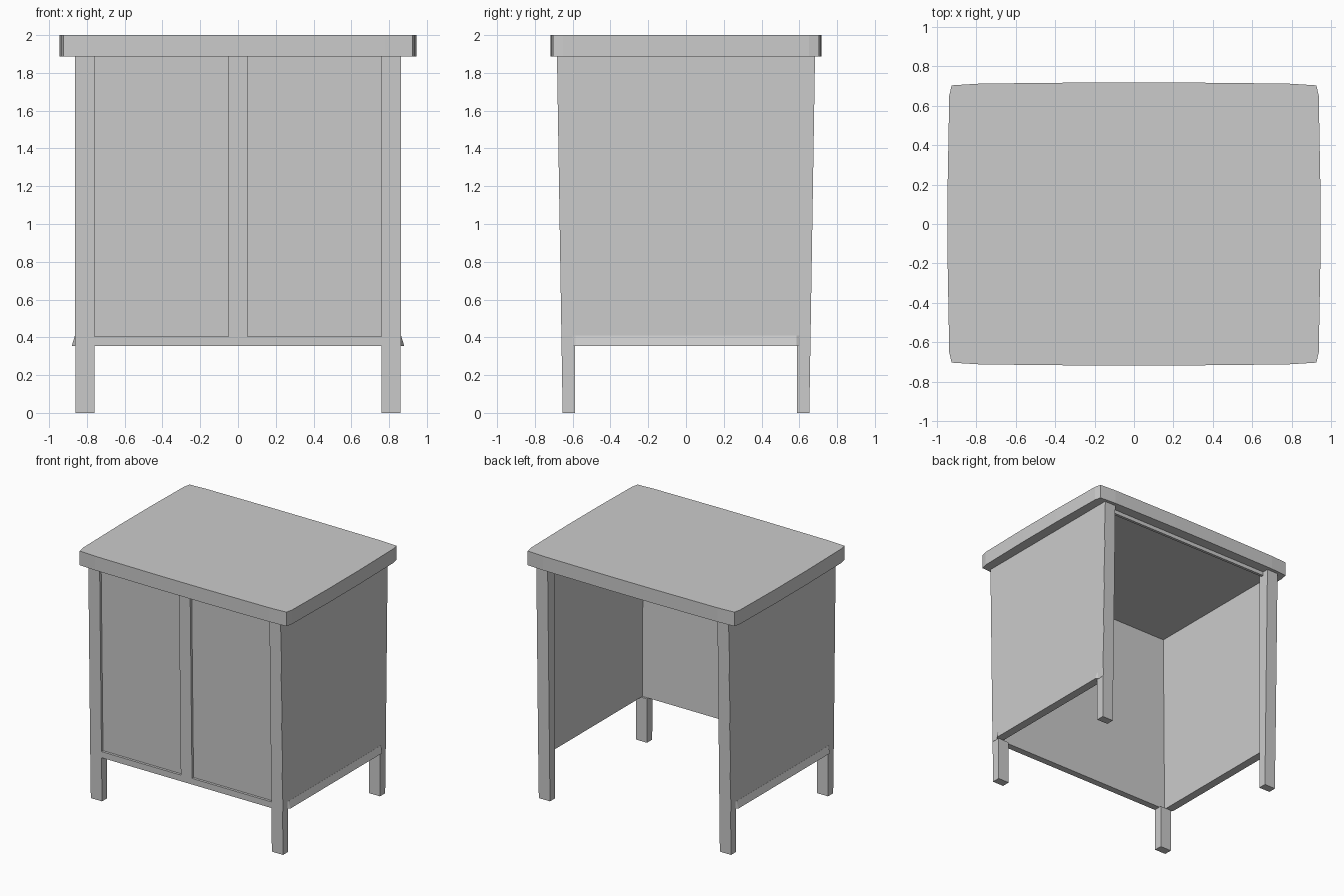
import bpy
import bmesh

if "Cube" in bpy.data.objects:
    bpy.data.objects.remove(bpy.data.objects["Cube"])

TOP, LOW = 1.886, 0.355


def loft(name, rings):
    """Skin a list of equal-length point rings and cap both ends."""
    bm = bmesh.new()
    loops = [[bm.verts.new(p) for p in ring] for ring in rings]
    n = len(loops[0])
    for a, b in zip(loops, loops[1:]):
        for i in range(n):
            j = (i + 1) % n
            bm.faces.new((a[i], a[j], b[j], b[i]))
    bm.faces.new(loops[0])
    bm.faces.new(loops[-1])
    bmesh.ops.recalc_face_normals(bm, faces=bm.faces[:])
    mesh = bpy.data.meshes.new(name)
    bm.to_mesh(mesh)
    bm.free()
    obj = bpy.data.objects.new(name, mesh)
    bpy.context.collection.objects.link(obj)
    return obj


def outer(z):
    """Half depth of the body, leaning outwards towards the top."""
    return 0.653 + 0.03 * z / TOP


def thickness(z):
    """Front wall thickness, tapering towards the top."""
    return 0.055 - 0.027 * (z - LOW) / (TOP - LOW)


def post(name, x0, x1, z0, z1, side, near=0.0, inner=None):
    """Upright block behind the leaning outer face; side -1 front, 1 back."""
    rings = []
    for z in (z0, z1):
        y0 = side * (inner or outer(z) - thickness(z))
        y1 = side * (outer(z) - near)
        rings.append([(x0, y0, z), (x1, y0, z), (x1, y1, z), (x0, y1, z)])
    return loft(name, rings)


# Table top with gently bowed edges
quarter = [(0.945, 0.2), (0.937, 0.65), (0.925, 0.703), (0.78, 0.712), (0.2, 0.718)]
half = quarter + [(-x, y) for x, y in reversed(quarter)]
outline = half + [(-x, -y) for x, y in half]
loft("table_top", [[(x, y, z) for x, y in outline] for z in (TOP, 2.0)])

for sx, label in ((-1, "left"), (1, "right")):
    # Full-height back legs; the front ones are feet with slim stiles above
    post(f"back_{label}_leg", sx * 0.76, sx * 0.86, 0, TOP, 1, inner=0.587)
    post(f"front_{label}_leg", sx * 0.76, sx * 0.86, 0, LOW, -1, inner=0.587)
    post(f"front_{label}_stile", sx * 0.76, sx * 0.86, LOW, TOP, -1)

    # Thin side panel, thicker at the bottom, covering the outside of the legs
    rings = []
    for z, inside in ((LOW, 0.812), (TOP, 0.843)):
        y = outer(z) - 0.001
        rings.append([(sx * inside, -y, z), (sx * 0.862, -y, z),
                      (sx * 0.862, y, z), (sx * inside, y, z)])
    loft(f"{label}_side_panel", rings)

    # Flared lower edge of the side panel, between the legs
    loft(f"{label}_side_flare", [
        [(sx * 0.85, y, LOW), (sx * x, y, LOW), (sx * 0.863, y, 0.41), (sx * 0.85, y, 0.41)]
        for y, x in ((-0.60, 0.864), (-0.585, 0.88), (0.585, 0.88), (0.60, 0.864))])

    # Recessed front panel
    post(f"front_{label}_panel", sx * 0.05, sx * 0.76, 0.405, TOP, -1, near=0.02)

# Front frame: centre stile and lower rail
post("front_centre_stile", -0.05, 0.05, 0.405, TOP, -1)
post("front_lower_rail", -0.76, 0.76, LOW, 0.405, -1)

# Slim rail tucked under the top across the open back
post("back_top_rail", -0.76, 0.76, 1.855, TOP, 1, near=0.05, inner=0.61)
